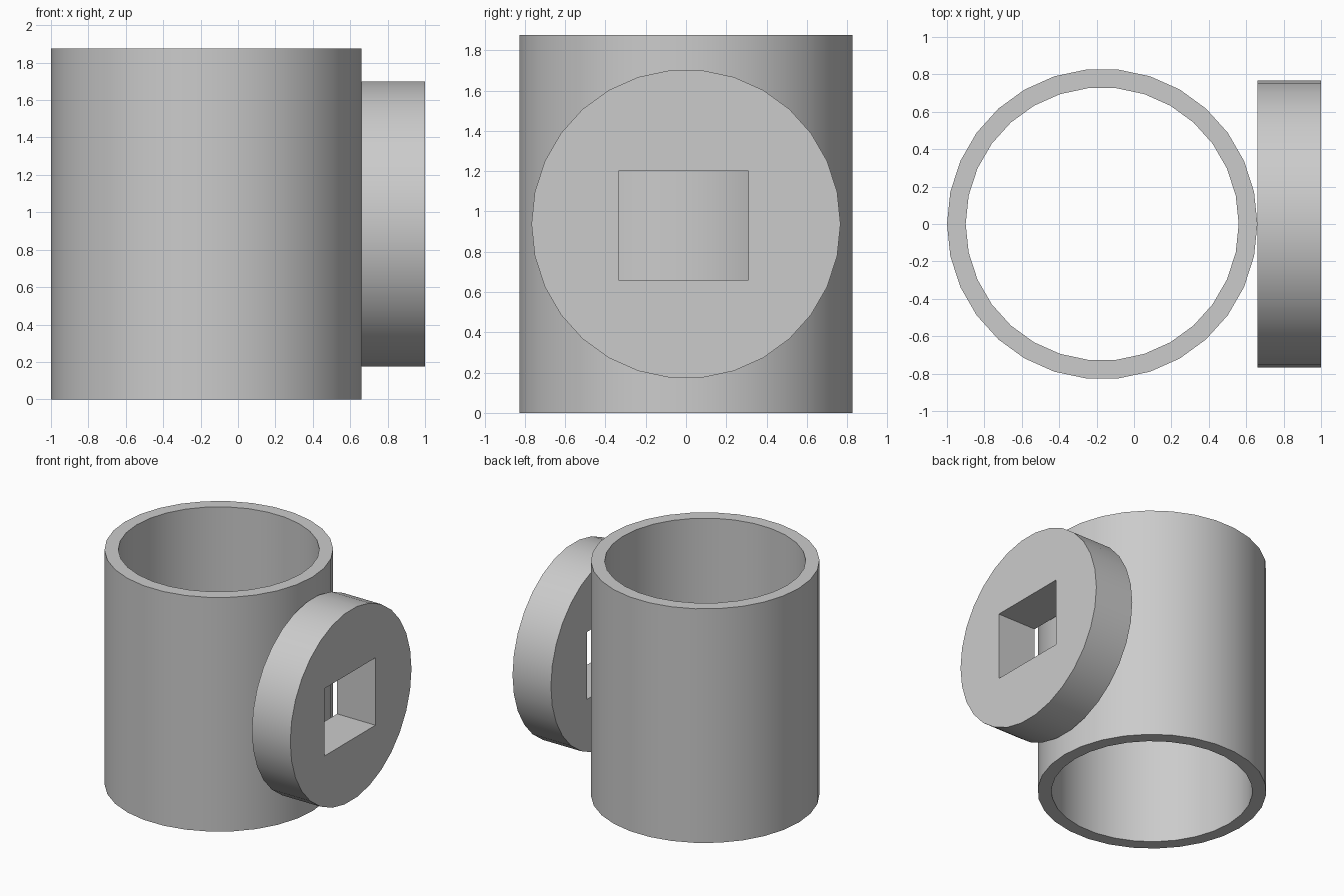
import bpy
import math

if "Cube" in bpy.data.objects:
    bpy.data.objects.remove(bpy.data.objects["Cube"], do_unlink=True)

SIDES = 30
HEIGHT = 1.875
TUBE_X = -0.17
PLATE_X = (0.66, 1.0)

grey = bpy.data.materials.new("plain grey")
grey.use_nodes = True
colour = (0.6, 0.6, 0.6, 1)
grey.diffuse_color = colour
grey.node_tree.nodes["Principled BSDF"].inputs["Base Color"].default_value = colour


def cylinder(name, radius, depth, location, rotation=(0, 0, 0)):
    """Closed cylinder with a vertex on its local x axis."""
    bpy.ops.mesh.primitive_cylinder_add(vertices=SIDES, radius=radius, depth=depth)
    obj = bpy.context.object
    obj.name = name
    # Turn the default ring so that a corner lies on the x axis
    obj.rotation_euler = (0, 0, math.pi / 2)
    bpy.ops.object.transform_apply(location=False, rotation=True, scale=False)
    obj.location = location
    obj.rotation_euler = rotation
    bpy.ops.object.transform_apply(location=True, rotation=True, scale=False)
    obj.data.materials.append(grey)
    return obj


def cut(target, cutter):
    """Subtract the cutter, then discard it."""
    mod = target.modifiers.new("opening", "BOOLEAN")
    mod.operation = "DIFFERENCE"
    mod.solver = "EXACT"
    mod.object = cutter
    bpy.ops.object.select_all(action="DESELECT")
    target.select_set(True)
    bpy.context.view_layer.objects.active = target
    bpy.ops.object.modifier_apply(modifier=mod.name)
    bpy.data.objects.remove(cutter, do_unlink=True)
    bpy.ops.object.shade_smooth_by_angle(angle=math.radians(30))


# Upright tube, open at both ends
centre = (TUBE_X, 0, HEIGHT / 2)
tube = cylinder("tube", 0.83, HEIGHT, centre)
cut(tube, cylinder("bore", 0.73, HEIGHT + 0.2, centre))

# Round side plate, with its axis along x and a corner on the y axis
thickness = PLATE_X[1] - PLATE_X[0]
plate_centre = (sum(PLATE_X) / 2, 0, HEIGHT / 2)
plate = cylinder("side_plate", 0.767, thickness, plate_centre,
                 (math.pi / 2, 0, math.pi / 2))

# Rectangular window through the plate
bpy.ops.mesh.primitive_cube_add(size=1, location=(plate_centre[0], -0.012, 0.93))
window = bpy.context.object
window.name = "window_cutter"
window.scale = (thickness + 0.2, 0.646, 0.54)
bpy.ops.object.transform_apply(location=True, rotation=True, scale=True)
window.data.materials.append(grey)
cut(plate, window)
